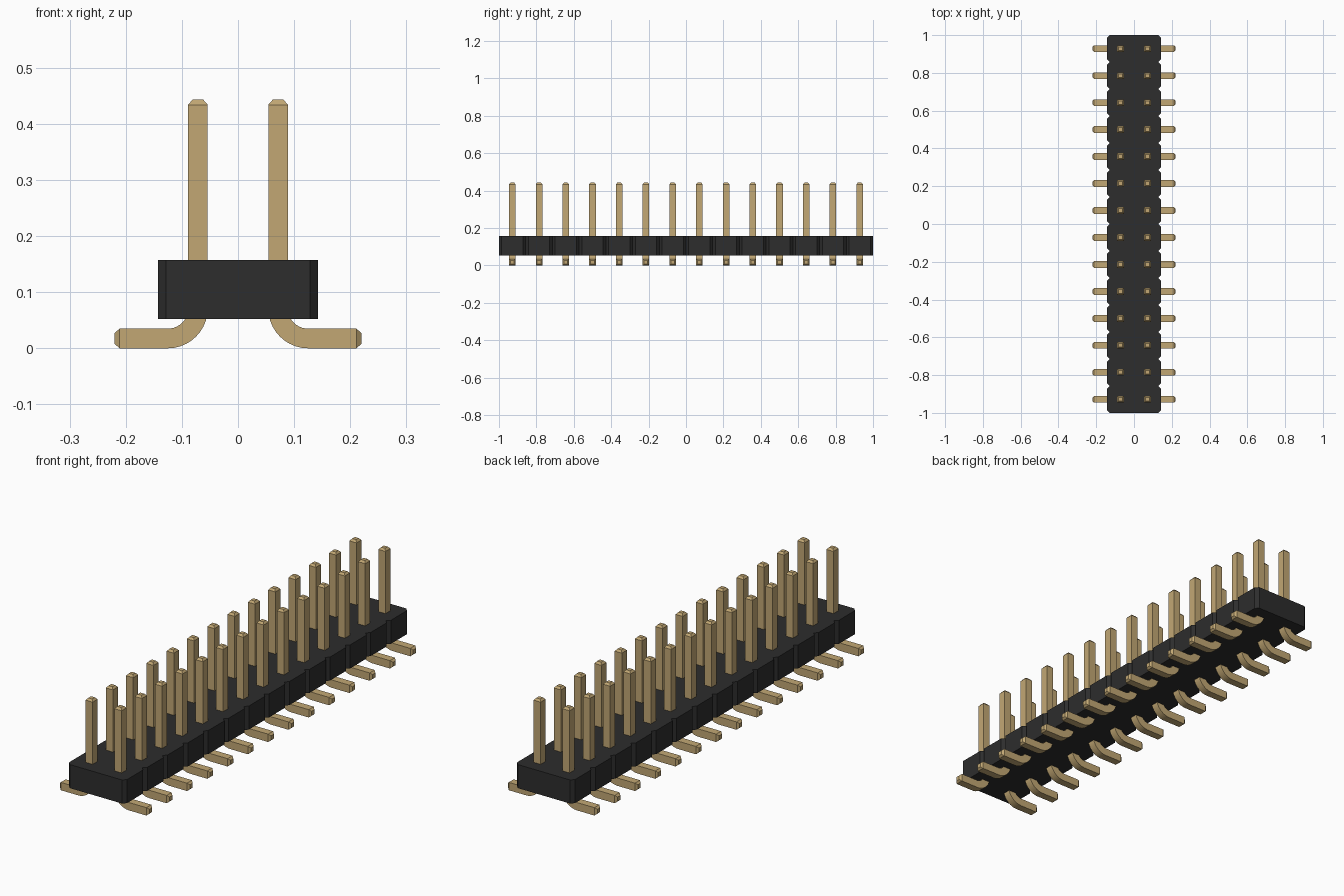
import bpy, bmesh
from math import sin, cos, pi, radians
from mathutils import Vector

cube = bpy.data.objects.get("Cube")
if cube:
    bpy.data.objects.remove(cube)

ROWS = 14
PITCH = 2 / ROWS
HALF = PITCH / 2
PIN = 0.0175          # half thickness of a pin
TIP = 0.009           # taper at pin ends


def material(name, rgb, metallic, roughness):
    m = bpy.data.materials.new(name)
    m.use_nodes = True
    m.diffuse_color = (*rgb, 1)
    node = m.node_tree.nodes["Principled BSDF"]
    node.inputs["Base Color"].default_value = (*rgb, 1)
    node.inputs["Metallic"].default_value = metallic
    node.inputs["Roughness"].default_value = roughness
    return m


def add_object(name, bm, mat):
    bmesh.ops.recalc_face_normals(bm, faces=bm.faces)
    mesh = bpy.data.meshes.new(name)
    bm.to_mesh(mesh)
    bm.free()
    mesh.materials.append(mat)
    ob = bpy.data.objects.new(name, mesh)
    bpy.context.collection.objects.link(ob)
    return ob


gold = material("gold", (0.54, 0.39, 0.175), 0, 0.5)
black = material("black plastic", (0.026, 0.026, 0.026), 0, 0.5)

# Housing: one chamfered block per row, joined into a single outline
CH = 0.0145
side = []
for i in range(ROWS):
    y0, y1 = -1 + i * PITCH, -1 + (i + 1) * PITCH
    if i == 0:
        side.append((2 * HALF - CH, y0))
    side += [(2 * HALF, y0 + CH), (2 * HALF, y1 - CH), (2 * HALF - CH, y1)]
outline = side + [(-x, y) for x, y in reversed(side)]
bm = bmesh.new()
base = bm.faces.new([bm.verts.new((x, y, 0.052)) for x, y in outline])
top = bmesh.ops.extrude_face_region(bm, geom=[base])["geom"]
bmesh.ops.translate(bm, vec=(0, 0, 0.105),
                    verts=[v for v in top if isinstance(v, bmesh.types.BMVert)])
add_object("housing", bm, black)

# Pin: square section swept down, round the bend and out along the foot
BEND = 0.0535
STEPS = 10
cx, cz = HALF + BEND, PIN + BEND
path = [(HALF, 0.443, 0, 0.55), (HALF, 0.443 - TIP, 0, 1)]
for i in range(STEPS + 1):
    a = pi / 2 * i / STEPS
    path.append((cx - BEND * cos(a), cz - BEND * sin(a), a, 1))
path += [(0.22 - TIP, PIN, pi / 2, 1), (0.22, PIN, pi / 2, 0.55)]

bm = bmesh.new()
rings = []
for x, z, a, scale in path:
    across = Vector((cos(a), 0, sin(a))) * PIN * scale
    along_y = Vector((0, PIN * scale, 0))
    centre = Vector((x, -1 + HALF, z))
    rings.append([bm.verts.new(centre + across * u + along_y * v)
                  for u, v in ((-1, -1), (1, -1), (1, 1), (-1, 1))])
for r, s in zip(rings, rings[1:]):
    for k in range(4):
        n = (k + 1) % 4
        bm.faces.new((r[k], r[n], s[n], s[k]))
bm.faces.new(rings[0])
bm.faces.new(rings[-1])
pins = add_object("pins", bm, gold)

bpy.ops.object.select_all(action="DESELECT")
pins.select_set(True)
bpy.context.view_layer.objects.active = pins
bpy.ops.object.shade_smooth_by_angle(angle=radians(20))

# Repeat the pin along the housing and on the other side
array = pins.modifiers.new("rows", "ARRAY")
array.count = ROWS
array.use_relative_offset = False
array.use_constant_offset = True
array.constant_offset_displace = (0, PITCH, 0)
pins.modifiers.new("both sides", "MIRROR").use_mirror_merge = False
